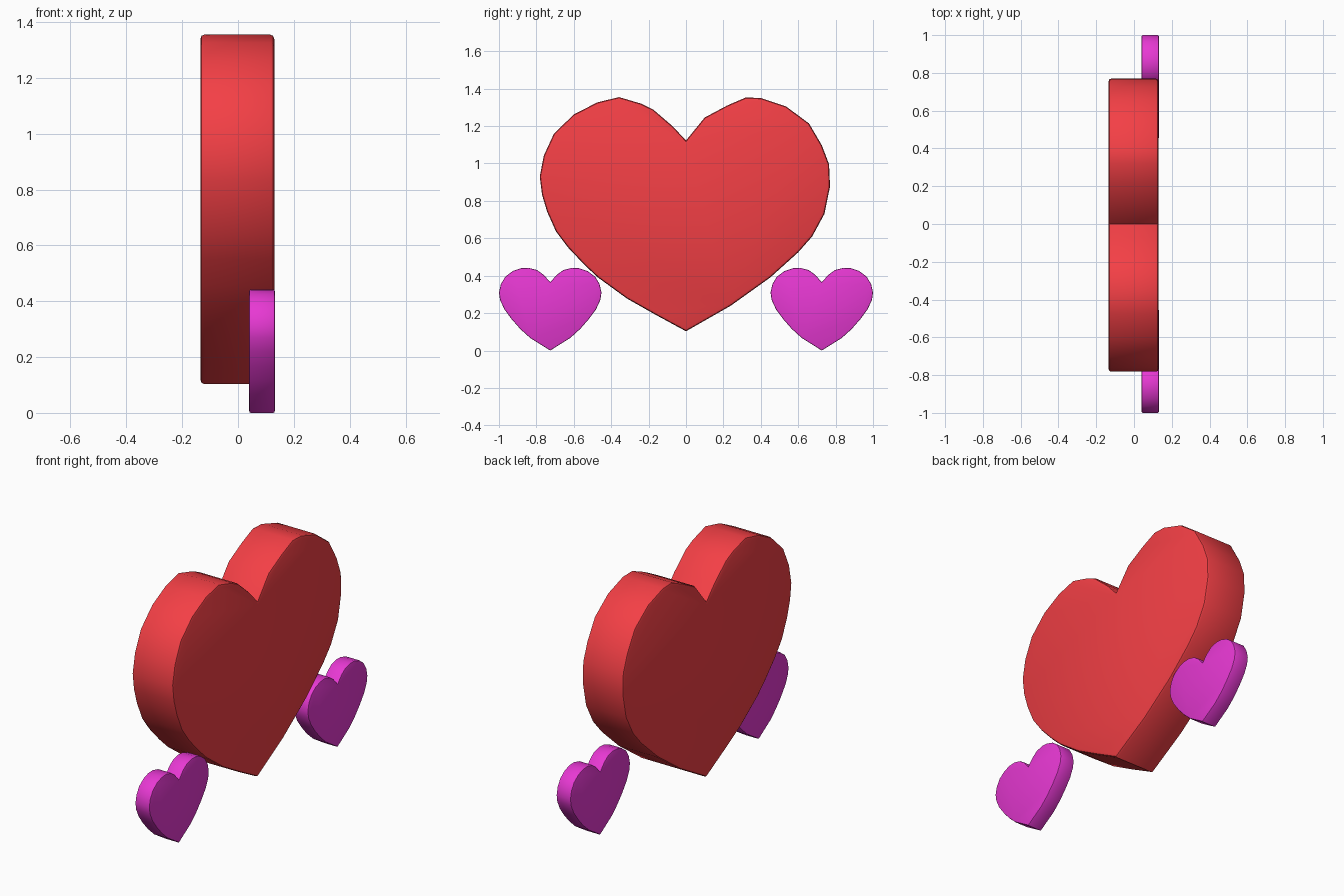
import bpy, bmesh
from math import radians

if "Cube" in bpy.data.objects:
    bpy.data.objects.remove(bpy.data.objects["Cube"])


def material(name, color):
    m = bpy.data.materials.new(name)
    m.diffuse_color = (*color, 1)
    m.use_nodes = True
    m.node_tree.nodes["Principled BSDF"].inputs["Base Color"].default_value = m.diffuse_color
    return m


def heart(name, outline, x0, x1, bevel, mat, y=0):
    """Extrude a (y, z) outline along x and round the rims of both faces."""
    bm = bmesh.new()
    cap = bm.faces.new([bm.verts.new((x0, y + p, q)) for p, q in outline])
    ext = bmesh.ops.extrude_face_region(bm, geom=[cap], use_keep_orig=True)
    verts = [v for v in ext["geom"] if isinstance(v, bmesh.types.BMVert)]
    bmesh.ops.translate(bm, verts=verts, vec=(x1 - x0, 0, 0))
    bmesh.ops.recalc_face_normals(bm, faces=bm.faces[:])
    rims = [e for e in bm.edges if abs(e.verts[0].co.x - e.verts[1].co.x) < 1e-5]
    bmesh.ops.bevel(bm, geom=rims, offset=bevel, offset_type='OFFSET',
                    segments=2, profile=0.5, affect='EDGES')
    mesh = bpy.data.meshes.new(name)
    bm.to_mesh(mesh)
    bm.free()
    mesh.materials.append(mat)
    ob = bpy.data.objects.new(name, mesh)
    bpy.context.collection.objects.link(ob)
    bpy.ops.object.select_all(action='DESELECT')
    ob.select_set(True)
    bpy.context.view_layer.objects.active = ob
    bpy.ops.object.shade_smooth_by_angle(angle=radians(35))
    return ob


red = material("red", (0.9, 0.05, 0.06))
magenta = material("magenta", (0.8, 0.04, 0.65))

# Large heart: slightly irregular, hand-cut outline
big = [(0, .103), (.24, .24), (.45, .39), (.60, .525), (.675, .61), (.74, .73),
       (.77, .877), (.765, .995), (.727, 1.096), (.658, 1.214), (.535, 1.305),
       (.40, 1.35), (.32, 1.353), (.22, 1.31), (.10, 1.246), (0, 1.123),
       (-.07, 1.198), (-.176, 1.289), (-.24, 1.32), (-.358, 1.355),
       (-.476, 1.326), (-.60, 1.262), (-.706, 1.16), (-.76, 1.043),
       (-.782, .93), (-.77, .834), (-.743, .743), (-.695, .636), (-.63, .55),
       (-.54, .455), (-.47, .39), (-.316, .278), (-.155, .187)]
heart("large_heart", big, -.135, .13, .015, red)

# Small hearts: mirrored half outline, one on each side
half = [(.107, .067), (.16, .115), (.205, .166), (.245, .22), (.268, .27),
        (.274, .31), (.264, .355), (.24, .395), (.20, .425), (.155, .44),
        (.115, .442), (.07, .43), (.035, .405)]
small = [(0, 0)] + half + [(0, .365)] + [(-p, q) for p, q in reversed(half)]
for side, y in (("left", -.726), ("right", .726)):
    heart("small_heart_" + side, small, .04, .132, .006, magenta, y)
